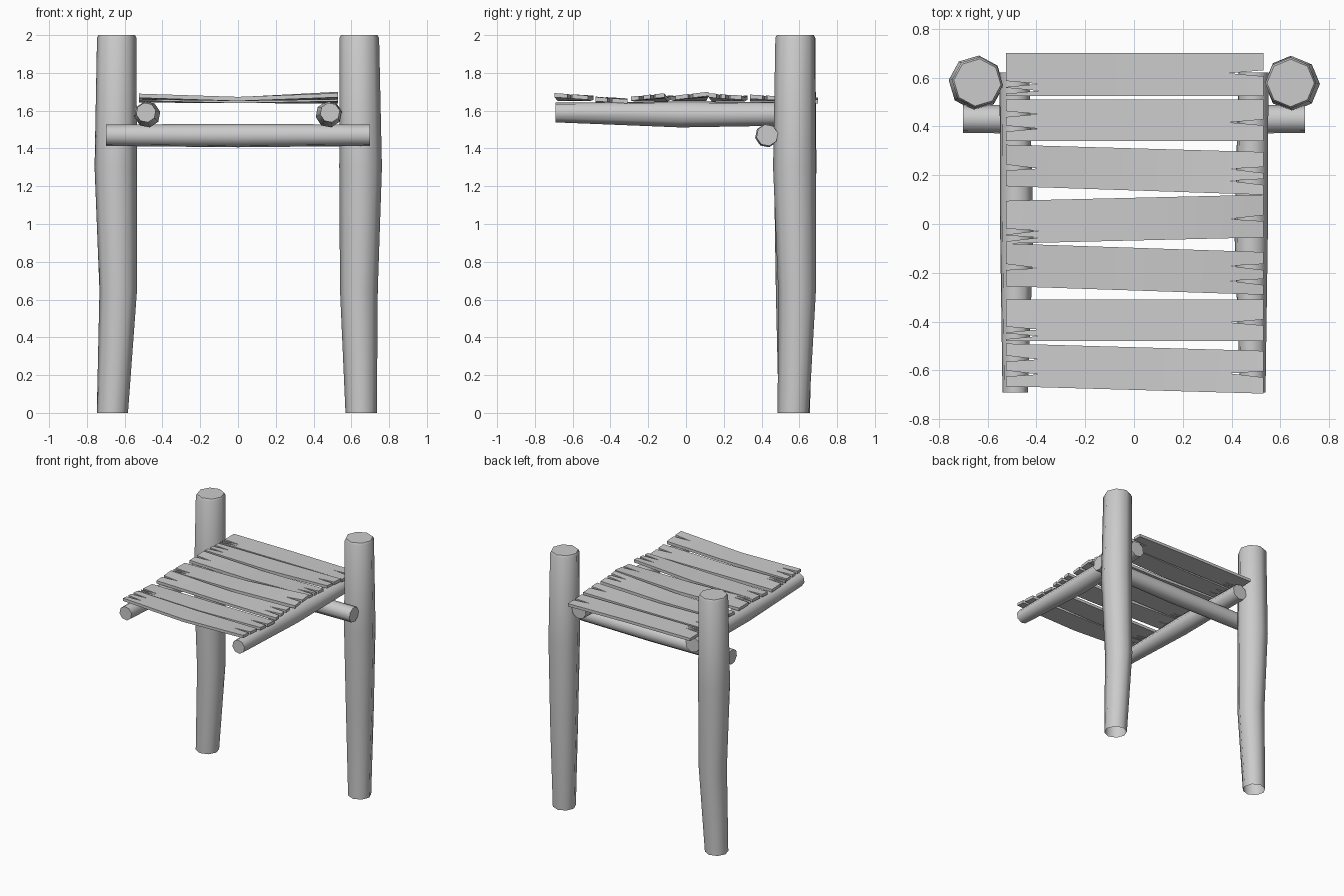
import bpy, bmesh, math
from mathutils import Vector

if "Cube" in bpy.data.objects:
    bpy.data.objects.remove(bpy.data.objects["Cube"])


def finish(bm, name, angle):
    bmesh.ops.recalc_face_normals(bm, faces=bm.faces)
    me = bpy.data.meshes.new(name)
    bm.to_mesh(me)
    bm.free()
    ob = bpy.data.objects.new(name, me)
    bpy.context.collection.objects.link(ob)
    bpy.ops.object.select_all(action='DESELECT')
    ob.select_set(True)
    bpy.context.view_layer.objects.active = ob
    bpy.ops.object.shade_smooth_by_angle(angle=math.radians(angle))
    return ob


def log(name, rings, u, v, phase=0.0, cap_start=True, sides=8):
    """Loft of rings (x, y, z, radius); u and v span the cross-section."""
    bm = bmesh.new()
    u, v = Vector(u), Vector(v)
    loops = []
    for x, y, z, r in rings:
        loops.append([bm.verts.new(Vector((x, y, z))
                      + r * math.cos(phase + math.tau * i / sides) * u
                      + r * math.sin(phase + math.tau * i / sides) * v)
                      for i in range(sides)])
    for a, b in zip(loops, loops[1:]):
        for i in range(sides):
            j = (i + 1) % sides
            bm.faces.new((a[i], a[j], b[j], b[i]))
    bm.faces.new(loops[-1])
    if cap_start:
        bm.faces.new(loops[0])
    return finish(bm, name, 50)


X, Y, Z = (1, 0, 0), (0, 1, 0), (0, 0, 1)

# Two tall posts with slight kinks, open underneath
log("left_post", [(-.665, .573, 0, .083), (-.634, .575, .65, .1), (-.647, .578, 1.3, .113),
                  (-.642, .58, 1.985, .105), (-.642, .58, 2, .097)], X, Y, math.radians(-6), False)
log("right_post", [(.652, .568, 0, .083), (.64, .588, .65, .1), (.649, .574, 1.3, .113),
                   (.642, .578, 1.985, .105), (.642, .578, 2, .097)], X, Y, 0, False)

# Crossbar joining the posts
log("crossbar", [(-.7, .43, 1.47, .058), (0, .428, 1.468, .063), (.7, .43, 1.47, .058)], Y, Z, .2)

# Side rails carrying the slats
for name, s in (("left_rail", -1), ("right_rail", 1)):
    log(name, [(s * .487, -.69, 1.59, .053), (s * .48, -.03, 1.58, .07),
               (s * .49, .62, 1.583, .062)], X, Z, .2)


def slat(name, left, right, z_left, z_mid, z_right, cuts_l, cuts_r):
    """Plank with split ends; left/right and z_* are (back, front) pairs."""
    bm = bmesh.new()

    def point(x, f):
        t = (x + .525) / 1.055
        e0 = left[0] + (left[1] - left[0]) * f
        e1 = right[0] + (right[1] - right[0]) * f
        zl = z_left[0] + (z_left[1] - z_left[0]) * f
        zr = z_right[0] + (z_right[1] - z_right[0]) * f
        z = zl + (z_mid - zl) * 2 * t if t < .5 else z_mid + (zr - z_mid) * (2 * t - 1)
        return bm.verts.new((x, e0 + (e1 - e0) * t, z - .022))

    mid = [point(0, 0), point(0, 1)]
    for x_end, x_base, cuts in ((-.525, -.39, cuts_l), (.53, .39, cuts_r)):
        fr = [0] + list(cuts) + [1]
        base = [point(x_base, f) for f in fr]
        bm.faces.new(mid + base[::-1])
        for i in range(len(fr) - 1):
            a = fr[i] + (.07 if i else 0)
            b = fr[i + 1] - (.07 if i < len(fr) - 2 else 0)
            bm.faces.new((base[i], point(x_end, a), point(x_end, b), base[i + 1]))
    bmesh.ops.recalc_face_normals(bm, faces=bm.faces)
    ext = bmesh.ops.extrude_face_region(bm, geom=bm.faces[:], use_keep_orig=True)
    for g in ext["geom"]:
        if isinstance(g, bmesh.types.BMVert):
            g.co.z += .022
    return finish(bm, name, 30)


# Seven uneven slats, back to front
two, low, one, top = (.35, .7), (.72, .88), (.55,), (.42, .7)
slats = [
    ((.70, .525), (.70, .525), (1.67, 1.67), 1.668, (1.66, 1.665), low, (.47,)),
    ((.51, .34), (.51, .34), (1.67, 1.68), 1.67, (1.675, 1.685), two, one),
    ((.325, .155), (.295, .12), (1.68, 1.672), 1.67, (1.68, 1.692), one, top),
    ((.095, -.08), (.12, -.055), (1.675, 1.68), 1.672, (1.70, 1.68), low, one),
    ((-.08, -.255), (-.115, -.29), (1.68, 1.67), 1.67, (1.692, 1.675), one, two),
    ((-.31, -.48), (-.31, -.48), (1.665, 1.675), 1.662, (1.66, 1.672), low, one),
    ((-.49, -.665), (-.52, -.695), (1.68, 1.69), 1.673, (1.68, 1.693), two, one),
]
for i, args in enumerate(slats):
    slat("seat_slat_%d" % (i + 1), *args)
